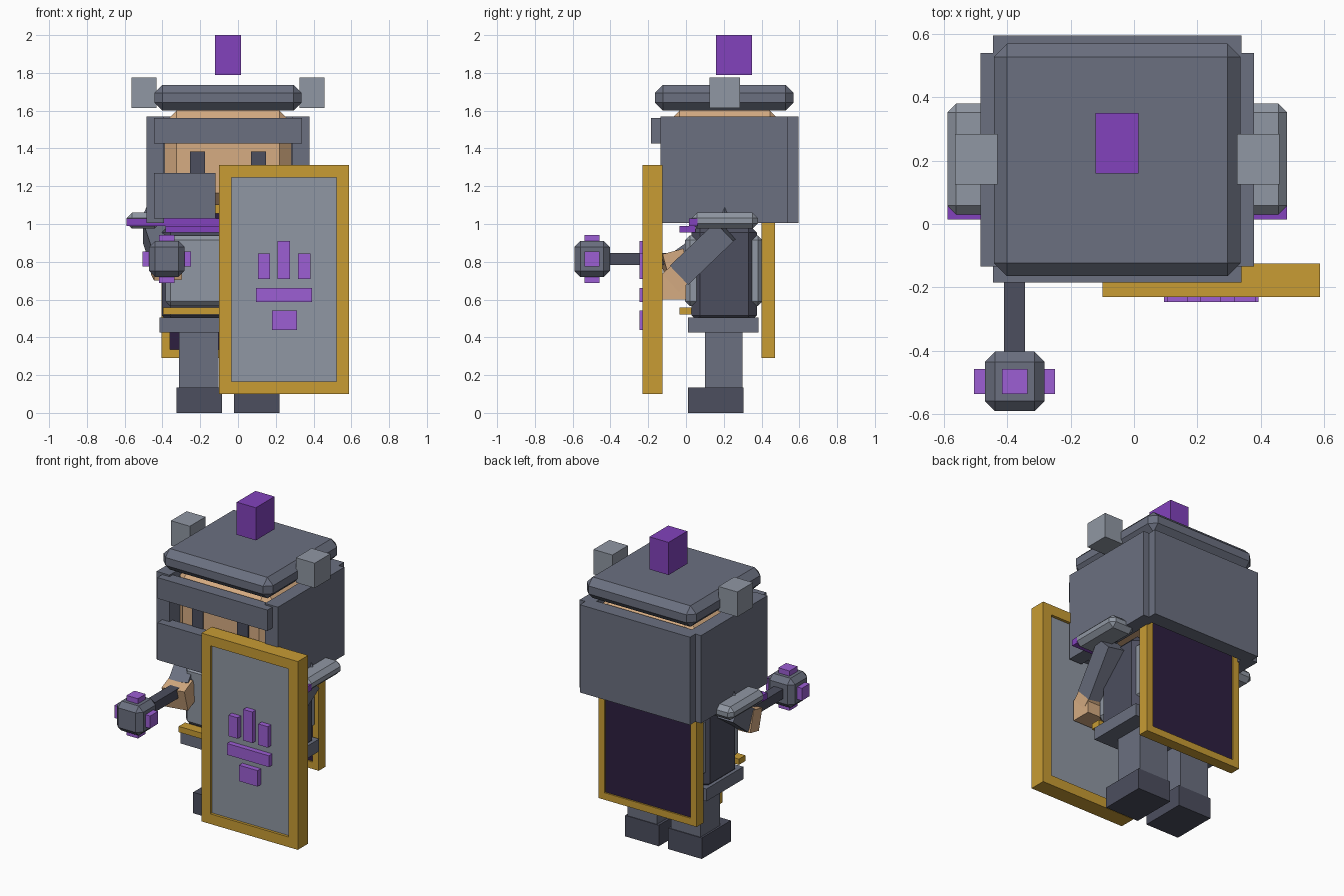
import bpy
from mathutils import Vector

if "Cube" in bpy.data.objects:
    bpy.data.objects.remove(bpy.data.objects["Cube"])


def material(name, r, g, b):
    """Flat colour given as sRGB bytes, stored linear."""
    m = bpy.data.materials.new(name)
    c = [((v / 255 + 0.055) / 1.055) ** 2.4 for v in (r, g, b)] + [1]
    m.diffuse_color = c
    m.use_nodes = True
    m.node_tree.nodes["Principled BSDF"].inputs["Base Color"].default_value = c
    return m


STEEL = material("steel", 107, 112, 128)
LIGHT = material("light_steel", 144, 151, 163)
DARK = material("dark_steel", 76, 78, 94)
GOLD = material("gold", 200, 156, 52)
SKIN = material("skin", 214, 172, 130)
PURPLE = material("purple", 130, 66, 188)
VIOLET = material("violet", 156, 94, 212)
NAVY = material("navy", 45, 31, 64)

MID = -0.053  # body centre line


def finish(ob, name, mat, bevel):
    ob.name = name
    ob.data.materials.append(mat)
    if bevel:
        mod = ob.modifiers.new("chamfer", "BEVEL")
        mod.width = bevel
        mod.segments = 1
    return ob


def box(name, mat, x, y, z, bevel=0):
    """Box from its (min, max) extent on each axis."""
    bpy.ops.mesh.primitive_cube_add(size=1)
    ob = bpy.context.object
    pairs = (x, y, z)
    ob.location = [(p[0] + p[1]) / 2 for p in pairs]
    ob.scale = [p[1] - p[0] for p in pairs]
    bpy.ops.object.transform_apply(location=False, rotation=False, scale=True)
    return finish(ob, name, mat, bevel)


def beam(name, mat, a, b, width, depth):
    """Square bar running from a to b."""
    a, b = Vector(a), Vector(b)
    d = b - a
    ob = box(name, mat, (-width / 2, width / 2), (-depth / 2, depth / 2),
             (-d.length / 2, d.length / 2))
    ob.rotation_euler = d.to_track_quat('Z', 'Y').to_euler()
    # keep the bar's width axis level
    side = Vector((1, 0, 0))
    zax = d.normalized()
    yax = zax.cross(side).normalized()
    xax = yax.cross(zax)
    from mathutils import Matrix
    ob.rotation_euler = Matrix((xax, yax, zax)).transposed().to_euler()
    ob.location = (a + b) / 2
    return ob


def pair(name, mat, inner, outer, y, z, bevel=0):
    """Two boxes mirrored about the body centre line."""
    box("left_" + name, mat, (MID + inner, MID + outer), y, z, bevel)
    box("right_" + name, mat, (MID - outer, MID - inner), y, z, bevel)


def centred(name, mat, half, y, z, bevel=0):
    box(name, mat, (MID - half, MID + half), y, z, bevel)


def frame(name, mat, x, y, z, t):
    """Rectangular border made of four bars."""
    box(name + "_left", mat, (x[1] - t, x[1]), y, z)
    box(name + "_right", mat, (x[0], x[0] + t), y, z)
    inside = (x[0] + t, x[1] - t)
    box(name + "_top", mat, inside, y, (z[1] - t, z[1]))
    box(name + "_bottom", mat, inside, y, (z[0], z[0] + t))


# Legs and boots
pair("leg", STEEL, 0.05, 0.26, (0.10, 0.30), (0.12, 0.43))
pair("boot", DARK, 0.033, 0.273, (0.01, 0.305), (0, 0.135))

# Torso, armour and belt
centred("torso", DARK, 0.35, (0.03, 0.375), (0.47, 1.0), 0.045)
centred("chest_plate", LIGHT, 0.33, (-0.005, 0.405), (0.565, 0.94), 0.025)
centred("waist_band", STEEL, 0.362, (0.01, 0.385), (0.425, 0.505))
centred("gold_belt", GOLD, 0.345, (-0.035, 0.03), (0.52, 0.557))
centred("collar", PURPLE, 0.332, (-0.035, 0.05), (0.955, 0.99))
centred("shoulder_sash", PURPLE, 0.537, (0.015, 0.06), (0.99, 1.03))

# Back cape with its gold border
frame("cape_border", GOLD, (-0.405, 0.295), (0.40, 0.47), (0.29, 1.1), 0.045)
centred("cape", NAVY, 0.31, (0.41, 0.46), (0.33, 1.06))

# Head and eyes
centred("head", SKIN, 0.337, (-0.10, 0.51), (1.10, 1.60), 0.065)
pair("eye", DARK, 0.122, 0.20, (-0.108, -0.09), (1.2, 1.385))

# Helmet
pair("helmet_side", STEEL, 0.34, 0.432, (-0.135, 0.54), (1.005, 1.57))
centred("helmet_back", STEEL, 0.392, (0.50, 0.595), (1.005, 1.57))
centred("helmet_brow", STEEL, 0.392, (-0.185, -0.102), (1.425, 1.56))
pair("cheek_guard", STEEL, 0.067, 0.392, (-0.185, -0.105), (1.03, 1.27))
centred("helmet_cap", STEEL, 0.39, (-0.165, 0.57), (1.6, 1.735), 0.042)
pair("horn", LIGHT, 0.378, 0.512, (0.125, 0.285), (1.615, 1.775))
centred("plume", PURPLE, 0.068, (0.16, 0.35), (1.79, 2.0))

# Shoulders with small spikes
pair("shoulder_pad", LIGHT, 0.36, 0.537, (0.03, 0.38), (0.975, 1.06), 0.028)
for label, s in (("left", 1), ("right", -1)):
    bpy.ops.mesh.primitive_cone_add(vertices=4, radius1=0.06, depth=0.14,
                                    location=(MID + s * 0.41, 0.205, 1.07))
    finish(bpy.context.object, label + "_shoulder_spike", STEEL, 0)

# Arms and hands
beam("left_arm", STEEL, (0.34, 0.21, 0.965), (0.29, -0.03, 0.735), 0.13, 0.14)
box("left_hand", SKIN, (0.21, 0.35), (-0.13, 0.0), (0.6, 0.735))
beam("left_wrist", SKIN, (0.29, -0.02, 0.745), (0.285, -0.08, 0.69), 0.13, 0.13)
beam("right_arm", STEEL, (-0.44, 0.21, 0.965), (-0.385, -0.02, 0.8), 0.13, 0.14)
beam("right_hand", SKIN, (-0.385, -0.005, 0.80), (-0.37, -0.115, 0.77), 0.15, 0.14)

# Mace: shaft, head and four studs
MX, MY, MZ = -0.377, -0.4975, 0.815
box("mace_shaft", DARK, (MX - 0.033, MX + 0.033), (-0.42, 0.0), (MZ - 0.031, MZ + 0.031))
box("mace_head", STEEL, (MX - 0.094, MX + 0.094), (MY - 0.094, MY + 0.094),
    (MZ - 0.095, MZ + 0.095), 0.032)
for name, rx, rz in (("mace_side_studs", 0.128, 0.04), ("mace_end_studs", 0.04, 0.128)):
    box(name, VIOLET, (MX - rx, MX + rx), (MY - 0.04, MY + 0.04), (MZ - rz, MZ + rz))

# Shield with raised emblem bars
frame("shield_border", GOLD, (-0.1, 0.587), (-0.23, -0.125), (0.1, 1.312), 0.065)
box("shield_panel", LIGHT, (-0.036, 0.523), (-0.213, -0.143), (0.163, 1.25))
for x, z in (((0.105, 0.17), (0.71, 0.845)), ((0.21, 0.275), (0.71, 0.91)),
             ((0.317, 0.385), (0.71, 0.845)), ((0.095, 0.393), (0.587, 0.66)),
             ((0.18, 0.312), (0.44, 0.543))):
    box("shield_emblem_bar", VIOLET, x, (-0.247, -0.21), z)
